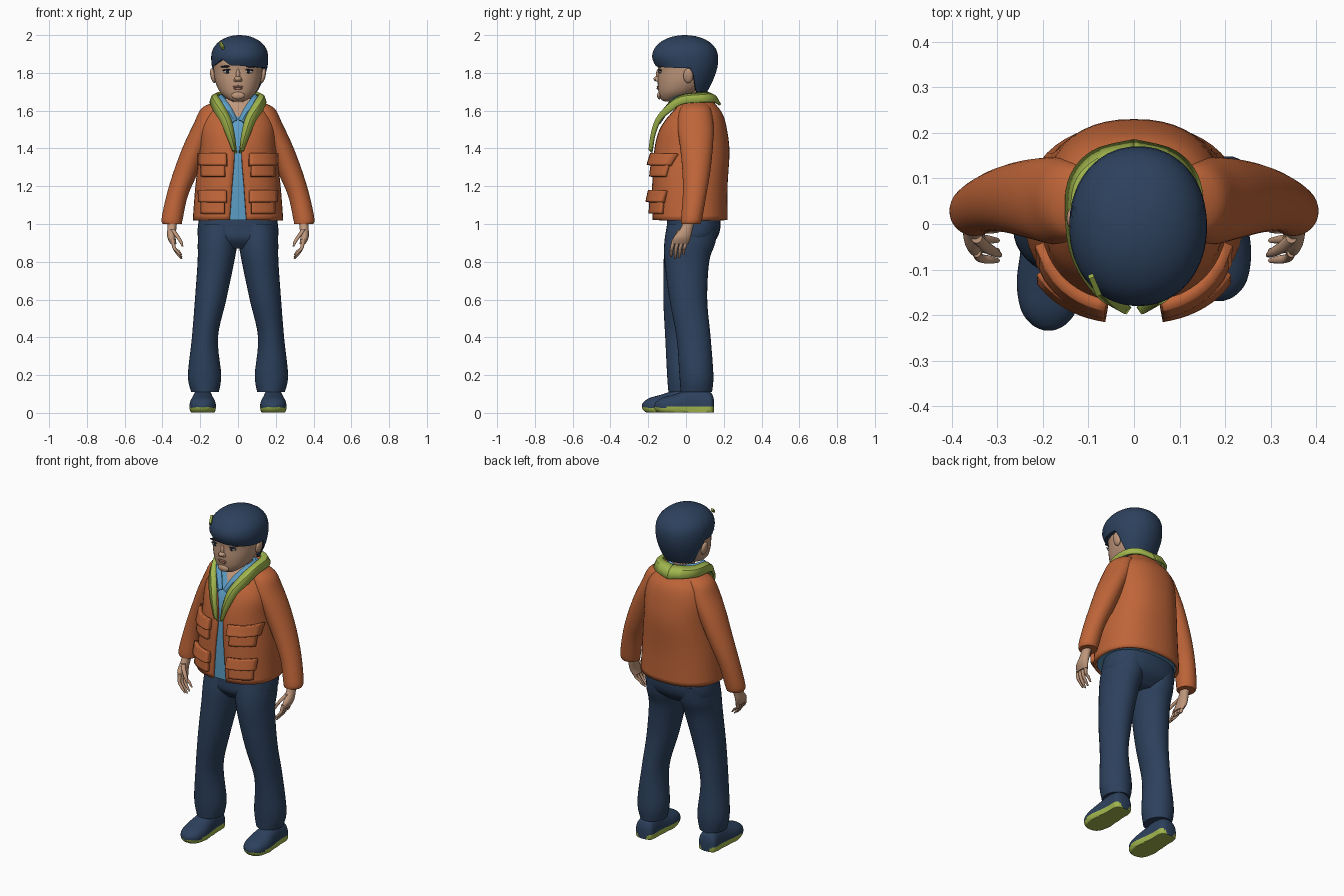
import bpy, bmesh, math
from mathutils import Vector, Matrix

cube = bpy.data.objects.get("Cube")
if cube:
    bpy.data.objects.remove(cube, do_unlink=True)


def material(name, r, g, b):
    m = bpy.data.materials.new(name)
    m.use_nodes = True
    m.diffuse_color = (r, g, b, 1)
    m.node_tree.nodes["Principled BSDF"].inputs["Base Color"].default_value = (r, g, b, 1)
    return m


navy = material("navy", .026, .053, .11)
orange = material("orange", .52, .13, .04)
skin = material("skin", .52, .31, .2)
lime = material("lime", .36, .47, .075)
blue = material("light blue", .11, .34, .56)
dark = material("dark", .012, .016, .03)
white = material("eye white", .6, .56, .52)
lip = material("lip", .4, .19, .13)
X, Y, Z = Vector((1, 0, 0)), Vector((0, 1, 0)), Vector((0, 0, 1))
SIDES = (("left", 1), ("right", -1))


def finish(name, bm, *mats, thick=0, offset=-1):
    """Turn a bmesh into a named object, with an optional shell thickness."""
    bmesh.ops.recalc_face_normals(bm, faces=bm.faces)
    mesh = bpy.data.meshes.new(name)
    bm.to_mesh(mesh)
    bm.free()
    ob = bpy.data.objects.new(name, mesh)
    bpy.context.collection.objects.link(ob)
    for m in mats:
        mesh.materials.append(m)
    if thick:
        mod = ob.modifiers.new("thickness", "SOLIDIFY")
        mod.thickness, mod.offset = thick, offset
    return ob


def smooth(rows, step=5):
    """Catmull-Rom interpolation through rows of numbers."""
    out = []
    for i in range(len(rows) - 1):
        a, b, c, d = (rows[min(max(i + k, 0), len(rows) - 1)] for k in (-1, 0, 1, 2))
        for s in range(step):
            t = s / step
            out.append([q + t / 2 * (r - p + t * (2 * p - 5 * q + 4 * r - w + t * (3 * (q - r) + w - p)))
                        for p, q, r, w in zip(a, b, c, d)])
    return out + [list(rows[-1])]


def at(rows, z):
    """Ring of a body interpolated at a height."""
    rows = sorted(rows, key=lambda r: r[2])
    z = min(max(z, rows[0][2]), rows[-1][2])
    for lo, hi in zip(rows, rows[1:]):
        if lo[2] <= z <= hi[2]:
            t = (z - lo[2]) / max(hi[2] - lo[2], 1e-6)
            return [p + (q - p) * t for p, q in zip(lo, hi)]


def front(rows, x, z, power=2):
    """Front surface of a body at x and z."""
    cx, cy, _, a, b = at(rows, z)
    k = min(abs((x - cx) / a), .98)
    return cy - b * (1 - k ** power) ** (1 / power)


def oval(angle, power):
    s, c = math.sin(angle), math.cos(angle)
    return math.copysign(abs(s) ** (2 / power), s), -math.copysign(abs(c) ** (2 / power), c)


def skin_rows(bm, rows, closed=True):
    for r, q in zip(rows, rows[1:]):
        for i in range(len(r) if closed else len(r) - 1):
            j = (i + 1) % len(r)
            bm.faces.new((r[i], r[j], q[j], q[i]))


def loft(rings, v=Y, n=32, power=2, floor=None):
    """Closed body through rings of (x, y, z, half width, half depth)."""
    bm, rows = bmesh.new(), []
    for x, y, z, a, b in smooth(rings):
        row = []
        for i in range(n):
            du, dv = oval(math.tau * i / n, power)
            co = Vector((x, y, z)) + X * a * du + v * b * dv
            if floor is not None:
                co.z = max(co.z, floor)
            row.append(bm.verts.new(co))
        rows.append(row)
    skin_rows(bm, rows)
    bm.faces.new(rows[0])
    bm.faces.new(rows[-1])
    return bm


def ball(name, loc, size, mat, tilt=0):
    bm = bmesh.new()
    m = Matrix.Translation(loc) @ Matrix.Rotation(tilt, 4, "Y") @ Matrix.Diagonal((*size, 1))
    bmesh.ops.create_uvsphere(bm, u_segments=20, v_segments=12, radius=1, matrix=m)
    return finish(name, bm, mat)


def flip(rings, s):
    return [(r[0] * s, *r[1:]) for r in rings]


# Trousers: hips and two flared legs, the left one set further back
finish("trouser_hips", loft([(0, .04, 1.06, .2, .14), (0, .04, .98, .213, .142),
                             (0, .03, .92, .205, .13), (0, .02, .87, .13, .08)], power=2.4), navy)
LEG = [(.1, .035, 1.0, .108, .135), (.108, .02, .9, .105, .135), (.117, 0, .8, .097, .118),
       (.145, -.02, .6, .083, .1), (.175, -.02, .4, .069, .09), (.177, -.01, .2, .088, .09),
       (.175, -.01, .11, .073, .083)]
SHOE = [(.083, .03, .035), (.065, .055, .075), (0, .056, .1), (-.06, .062, .085),
        (-.13, .07, .062), (-.19, .06, .045), (-.222, .035, .025), (-.234, .008, .006)]
for side, s in SIDES:
    def back(z):
        t = min(max((.9 - z) / .6, 0), 1)
        return .065 * t * t * (3 - 2 * t) if s > 0 else 0
    finish(side + "_trouser_leg", loft(flip([(x, y + back(z), z, a, b) for x, y, z, a, b in LEG], s)), navy)
    # Shoe with a pale sole
    bm = loft([(.187 * s, y + back(0), .035, a, b) for y, a, b in SHOE], v=Z, n=40, power=2.3, floor=.003)
    for f in bm.faces:
        f.material_index = int(f.calc_center_median().z < .03)
    finish(side + "_shoe", bm, navy, lime)

# Shirt torso, with bare skin in the neck opening
JACKET = smooth([(0, .02, 1.02, .24, .2), (0, .02, 1.2, .226, .2), (0, .03, 1.38, .205, .2),
                 (0, .037, 1.5, .2, .18), (0, .05, 1.58, .175, .145), (0, .05, 1.63, .135, .11),
                 (0, .045, 1.665, .105, .085)])
bm = loft([(x, y, z, a - .018, b - .018) for x, y, z, a, b in JACKET[::3]], n=96, power=2.3)
for f in bm.faces:
    c = f.calc_center_median()
    f.material_index = int(c.y < .02 and c.z > 1.555 + abs(c.x) * 1.4)
finish("shirt", bm, blue, skin)

# Open jacket shell
GAP = smooth([(.045, 1.02), (.032, 1.2), (.02, 1.38), (.045, 1.5), (.085, 1.6), (.098, 1.665)])
bm, rows = bmesh.new(), []
for (x, y, z, a, b), (gap, _) in zip(JACKET, [min(GAP, key=lambda g: abs(g[1] - r[2])) for r in JACKET]):
    start = math.asin((gap / a) ** 1.15)
    row = []
    for i in range(49):
        du, dv = oval(start + (math.tau - 2 * start) * i / 48, 2.3)
        row.append(bm.verts.new((x + a * du, y + b * dv, z)))
    rows.append(row)
skin_rows(bm, rows, closed=False)
finish("jacket_body", bm, orange, thick=.014)

# Sleeves, flap pockets and hands
SLEEVE = [(.09, .05, 1.645, .04, .05), (.13, .05, 1.61, .065, .08), (.165, .05, 1.53, .07, .095),
          (.217, .055, 1.42, .07, .088), (.274, .055, 1.28, .066, .074), (.322, .045, 1.15, .057, .062),
          (.348, .03, 1.03, .056, .056), (.348, .026, 1.0, .05, .05)]
PALM = [(.347, .02, 1.03, .026, .032), (.35, .005, .98, .024, .032), (.352, -.02, .93, .022, .045),
        (.342, -.03, .895, .016, .043)]


def panel(name, s, x0, x1, z0, z1, lift):
    """Thick patch that follows the front of the jacket."""
    bm, n = bmesh.new(), 8
    rows = []
    for j in range(n + 1):
        z = z0 + (z1 - z0) * j / n
        row = []
        for i in range(n + 1):
            x = x0 + (x1 - x0) * i / n
            bulge = lift * (1 - .6 * j / n)
            row.append(bm.verts.new((s * x, front(JACKET, x, z, 2.3) - bulge, z)))
        rows.append(row)
    skin_rows(bm, rows, closed=False)
    finish(name, bm, orange, thick=lift + .012, offset=0)


for side, s in SIDES:
    finish(side + "_sleeve", loft(flip(SLEEVE, s)), orange)
    for level, top in (("chest", 1.37), ("lower", 1.175)):
        panel(f"{side}_{level}_pocket", s, .07, .19, top - .12, top - .02, .012)
        panel(f"{side}_{level}_pocket_flap", s, .06, .2, top - .06, top, .022)
    finish(side + "_palm", loft(flip(PALM, s), n=20), skin)
    for k, finger in enumerate(("index", "middle", "ring", "little")):
        y, drop = -.062 + .022 * k, (.01, 0, .004, .02)[k]
        path = [(.345, y, .92, .01, .011), (.338, y - .012, .875, .0095, .0095),
                (.318, y - .016, .84 + drop, .009, .009), (.298, y - .018, .815 + drop, .004, .005)]
        finish(f"{side}_{finger}_finger", loft(flip(path, s), n=12), skin)
    thumb = [(.345, -.03, .97, .012, .012), (.325, -.05, .94, .012, .012),
             (.305, -.062, .91, .01, .01), (.293, -.068, .88, .004, .005)]
    finish(side + "_thumb", loft(flip(thumb, s), n=12), skin)

# Lapels and collar as one band per side, inner edge then outer edge
LAPEL = [(.012, -.18, 1.375, .024, -.182, 1.385), (.022, -.167, 1.48, .06, -.168, 1.47),
         (.042, -.142, 1.56, .092, -.138, 1.545), (.085, -.085, 1.64, .125, -.085, 1.595),
         (.108, -.02, 1.68, .142, -.02, 1.635), (.102, .07, 1.692, .14, .09, 1.645),
         (.06, .11, 1.694, .09, .155, 1.645), (0, .12, 1.69, 0, .18, 1.63)]
# The shirt collar stands just inside it
INNER = [(.004, -.14, 1.55, .035, -.143, 1.53), (.035, -.105, 1.615, .075, -.1, 1.59),
         (.075, -.055, 1.67, .1, -.055, 1.64), (.08, .03, 1.685, .1, .03, 1.65),
         (0, .105, 1.685, 0, .115, 1.65)]
for name, band, mat, puff in (("jacket_collar", LAPEL, lime, .012), ("shirt_collar", INNER, blue, .006)):
    for side, s in SIDES:
        bm, rows = bmesh.new(), []
        for r in smooth(band):
            a, b = Vector(r[:3]), Vector(r[3:])
            mid = (a + b) / 2 + Vector((0, 0, puff)) + Vector((a.x, a.y, 0)) * .06
            rows.append([bm.verts.new((s * p.x, p.y, p.z)) for p in (a, mid, b)])
        skin_rows(bm, rows, closed=False)
        finish(f"{side}_{name}", bm, mat, thick=.014, offset=0)

# Neck and head
finish("neck", loft([(0, .035, 1.56, .075, .07), (0, .03, 1.64, .066, .066), (0, .03, 1.74, .07, .07)]), skin)
HEAD = [(0, -.085, 1.648, .02, .02), (0, -.08, 1.658, .05, .05), (0, -.045, 1.695, .093, .1),
        (0, -.012, 1.75, .119, .138), (0, 0, 1.81, .129, .148), (0, 0, 1.87, .13, .15),
        (0, 0, 1.93, .1, .11), (0, 0, 1.965, .05, .06)]
finish("head", loft(HEAD, n=40, power=2.15), skin)
FACE = smooth(HEAD)


def feature(name, x, z, w, h, mat, depth=.005, tilt=0):
    ball(name, (x, front(FACE, x, z, 2.15), z), (w, depth, h), mat, tilt)


feature("nose", 0, 1.768, .02, .015, skin, .022)
feature("nose_bridge", 0, 1.79, .011, .03, skin, .01)
feature("upper_lip", 0, 1.727, .03, .005, lip, .006)
feature("lower_lip", 0, 1.717, .023, .006, lip, .007)
feature("chin", 0, 1.68, .035, .02, skin, .012)
for side, s in SIDES:
    feature(side + "_eye", .056 * s, 1.806, .023, .009, white, .006)
    feature(side + "_iris", .055 * s, 1.806, .01, .009, dark, .009)
    feature(side + "_lashes", .057 * s, 1.816, .027, .004, dark, .009, .12 * s)
    feature(side + "_eyebrow", .06 * s, 1.834, .033, .005, dark, .008, .06 * s)
    feature(side + "_nostril", .014 * s, 1.762, .009, .009, skin, .014)
    ball(side + "_ear", (.132 * s, .012, 1.785), (.014, .026, .04), skin, .2 * s)

# Hair cap: fringe in front, short over the ears, long at the nape
bm, rows = bmesh.new(), []
steps, around = 16, 72
for j in range(-1, steps):
    row = []
    for i in range(around):
        du, dv = oval(math.tau * i / around, 2.1)
        nape = min(max((dv - .12) / .2, 0), 1)
        part = max(0, 1 - abs(du + .62) / .3) if dv < 0 else 0
        line = 1.838 + .035 * part - .012 * max(du, 0) - .13 * nape * nape * (3 - 2 * nape)
        line -= .006 * (i % 2) * nape
        z = line + (2 - line) * math.sin(max(j, 0) / (steps - 1) * math.pi / 2)
        up, down = max(z - 1.88, 0) / .12, max(1.88 - z, 0) / .18
        fit = math.sqrt(max(1 - up ** 2.2, 0)) * (.86 if j < 0 else 1)
        w, d = .151 - .055 * down ** 2, .175 - .093 * down ** 1.5
        row.append(bm.verts.new((.009 + w * fit * du, -.005 + .035 * down + d * fit * dv, z)))
    rows.append(row)
skin_rows(bm, rows)
bmesh.ops.remove_doubles(bm, verts=bm.verts, dist=.0002)
finish("hair", bm, navy)

# Hair clip
bm = bmesh.new()
place = Matrix.Translation((-.086, -.134, 1.945)) @ Matrix.Rotation(.4, 4, "Z") @ Matrix.Rotation(.6, 4, "X")
bmesh.ops.create_cube(bm, size=1, matrix=place @ Matrix.Diagonal((.012, .052, .014, 1)))
finish("hair_clip", bm, lime)

# Soft shading with crisp edges
bpy.ops.object.select_all(action="DESELECT")
for ob in bpy.context.collection.objects:
    if ob.type == "MESH":
        ob.select_set(True)
        bpy.context.view_layer.objects.active = ob
bpy.ops.object.shade_smooth_by_angle(angle=math.radians(40))
